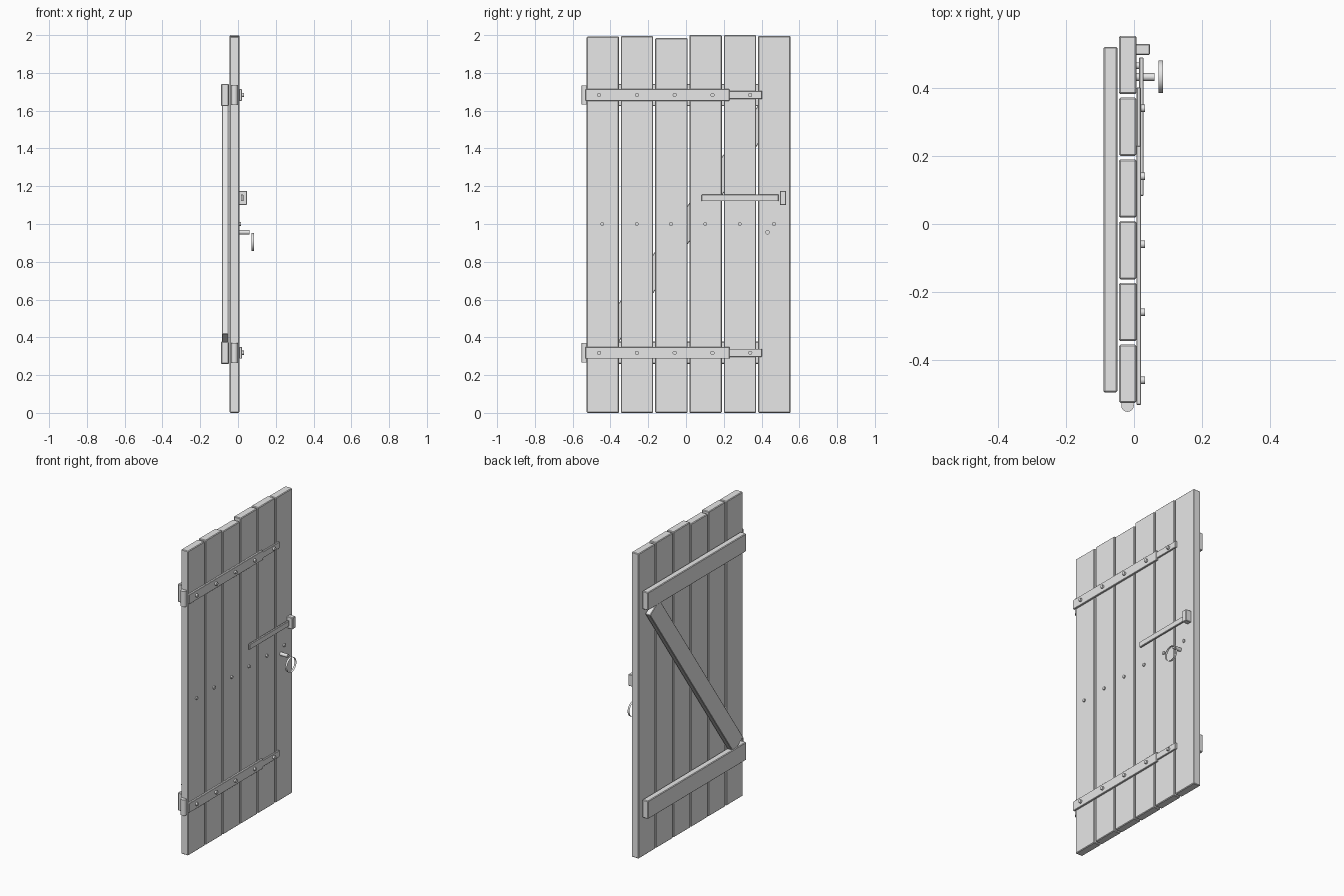
import bpy, math
from mathutils import Matrix

if "Cube" in bpy.data.objects:
    bpy.data.objects.remove(bpy.data.objects["Cube"])

grey = bpy.data.materials.new("plain grey")
grey.diffuse_color = (0.8, 0.8, 0.8, 1)
grey.use_nodes = True
grey.node_tree.nodes["Principled BSDF"].inputs["Base Color"].default_value = grey.diffuse_color


def finish(ob, name, bevel=0):
    ob.name = name
    ob.data.materials.append(grey)
    if bevel:
        mod = ob.modifiers.new("bevel", 'BEVEL')
        mod.width, mod.segments = bevel, 1
    return ob


def box(name, x, y, z, bevel=0.003):
    """Box from (min, max) ranges."""
    bpy.ops.mesh.primitive_cube_add(size=1)
    ob = bpy.context.object
    size = [b - a for a, b in (x, y, z)]
    mid = [(a + b) / 2 for a, b in (x, y, z)]
    ob.data.transform(Matrix.Translation(mid) @ Matrix.Diagonal((*size, 1)))
    return finish(ob, name, bevel)


def rod(name, x, y, z, r, sides=16, axis='X', length=0.02, cap='NGON'):
    """Cylinder centred on x, y, z."""
    rot = (0, math.pi / 2, 0) if axis == 'X' else (0, 0, 0)
    bpy.ops.mesh.primitive_cylinder_add(vertices=sides, radius=r, depth=length,
                                        location=(x, y, z), rotation=rot,
                                        end_fill_type=cap)
    bpy.ops.object.shade_smooth_by_angle(angle=math.radians(40))
    return finish(bpy.context.object, name)


# Six planks with uneven tops, each with a nail at mid height
for i, top in enumerate((1.992, 1.994, 1.984, 2.0, 2.0, 1.995)):
    y = -0.4405 + i * 0.1816
    box(f"plank_{i + 1}", (-0.044, 0.007), (y - 0.0855, y + 0.0855), (0, top), 0.004)
    rod(f"plank_nail_{i + 1}", 0.009, y - 0.002, 1.0, 0.01, 12, length=0.013)

# Ledges on the back, strap hinges on the face
for level, z in (("lower", 0.318), ("upper", 1.683)):
    box(f"{level}_ledge", (-0.09, -0.0485), (-0.495, 0.521), (z - 0.059, z + 0.059), 0.004)
    box(f"{level}_strap", (0.007, 0.021), (-0.532, 0.23), (z - 0.031, z + 0.031), 0.002)
    box(f"{level}_strap_tip", (0.008, 0.020), (0.225, 0.402), (z - 0.021, z + 0.021), 0.002)
    rod(f"{level}_hinge_barrel", -0.019, -0.534, z, 0.0185, 16, 'Z', 0.103)
    for i in range(5):
        rod(f"{level}_strap_nail_{i + 1}", 0.025, -0.46 + 0.2 * i, z, 0.011, 12, length=0.014)

# Diagonal brace
angle = math.atan(1.42)
brace = box("brace", (-0.018, 0.018), (-0.753, 0.753), (-0.059, 0.059))
brace.location = (-0.068, 0.012, 1.0)
brace.rotation_euler = (angle, 0, 0)

# Latch bar and its keeper
box("latch_bar", (0.015, 0.028), (0.083, 0.49), (1.121, 1.156), 0.002)
box("latch_keeper", (0.005, 0.047), (0.497, 0.53), (1.1, 1.176))

# Ring handle: a thin open band in front of its pin
rod("ring_pin", 0.033, 0.432, 0.956, 0.0115, 16, length=0.056)
rod("ring_handle", 0.079, 0.433, 0.904, 0.048, 24, length=0.014, cap='NOTHING')
